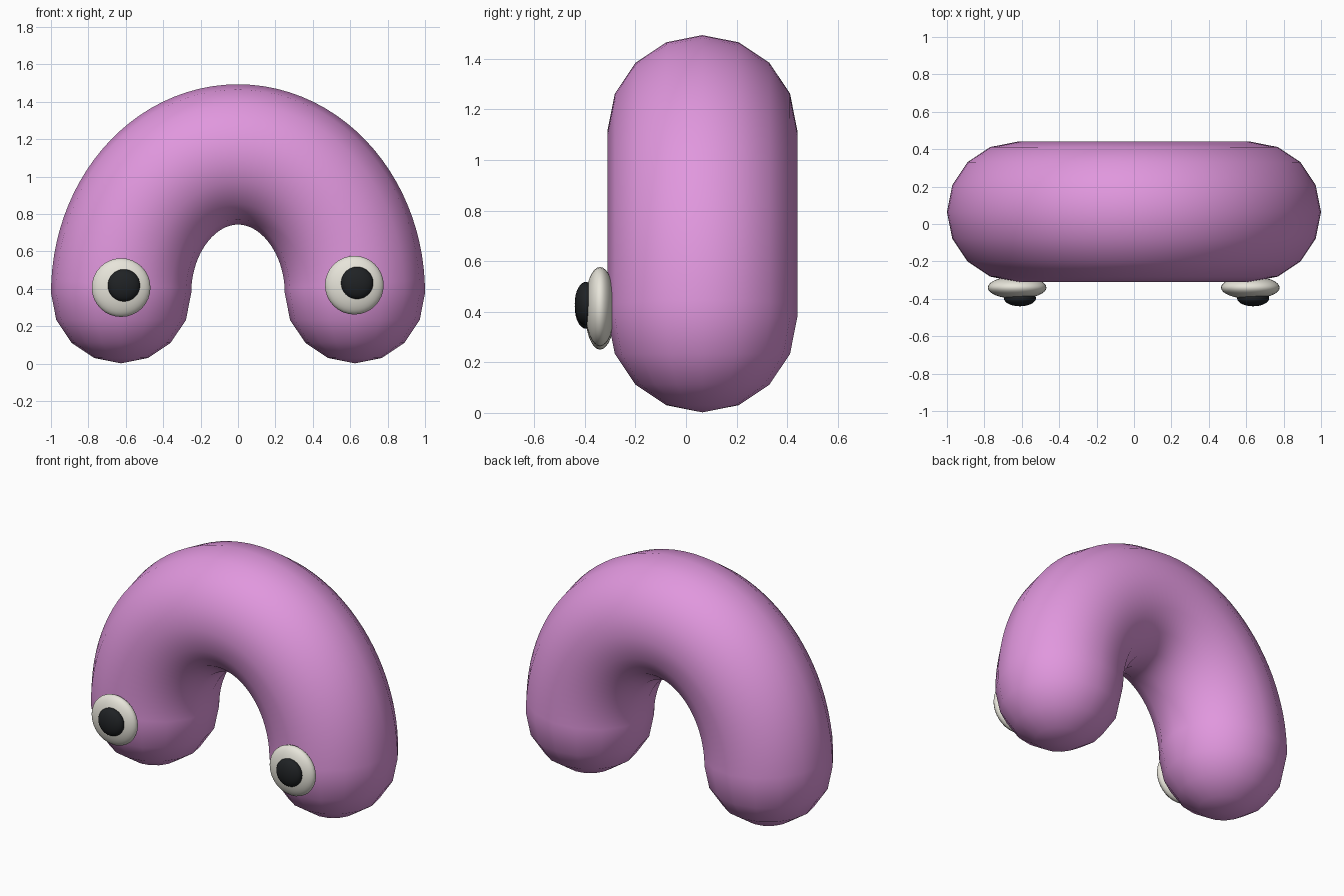
import bpy, bmesh, math
from mathutils import Vector

if "Cube" in bpy.data.objects:
    bpy.data.objects.remove(bpy.data.objects["Cube"])

def material(name, rgb):
    m = bpy.data.materials.new(name)
    m.diffuse_color = (*rgb, 1)
    m.use_nodes = True
    m.node_tree.nodes["Principled BSDF"].inputs["Base Color"].default_value = m.diffuse_color
    return m

PINK = material("pink", (0.75, 0.31, 0.73))
WHITE = material("off_white", (0.80, 0.78, 0.70))
BLACK = material("black", (0.014, 0.016, 0.018))

def finish(bm, name, mat):
    bmesh.ops.recalc_face_normals(bm, faces=bm.faces)
    for f in bm.faces:
        f.smooth = True
    me = bpy.data.meshes.new(name)
    bm.to_mesh(me)
    bm.free()
    me.materials.append(mat)
    ob = bpy.data.objects.new(name, me)
    bpy.context.collection.objects.link(ob)
    return ob

# Body: round tube swept along a half ellipse, with hemispherical ends
R, A, B, Y, Z = 0.375, 0.625, 0.742, 0.065, 0.377
SIDES, STEPS, CAP = 16, 48, 4
stations = []                         # (centre, outward direction, radius)
for i in range(CAP - 1, 0, -1):
    a = math.pi / 2 * i / CAP
    stations.append((Vector((A, Y, Z - R * math.sin(a))), Vector((1, 0, 0)), R * math.cos(a)))
for i in range(STEPS + 1):
    t = math.pi * i / STEPS
    c, s = math.cos(t), math.sin(t)
    stations.append((Vector((A * c, Y, Z + B * s)), Vector((c / A, 0, s / B)).normalized(), R))
for i in range(1, CAP):
    a = math.pi / 2 * i / CAP
    stations.append((Vector((-A, Y, Z - R * math.sin(a))), Vector((-1, 0, 0)), R * math.cos(a)))

bm = bmesh.new()
rings = []
for centre, out, r in stations:
    ring = []
    for k in range(SIDES):
        a = 2 * math.pi * k / SIDES
        ring.append(bm.verts.new(centre + r * (math.cos(a) * out + math.sin(a) * Vector((0, 1, 0)))))
    rings.append(ring)
for p, q in zip(rings, rings[1:]):
    for k in range(SIDES):
        n = (k + 1) % SIDES
        bm.faces.new((p[k], p[n], q[n], q[k]))
for ring, x in ((rings[0], A), (rings[-1], -A)):
    tip = bm.verts.new((x, Y, Z - R))
    for k in range(SIDES):
        bm.faces.new((ring[k], ring[(k + 1) % SIDES], tip))
finish(bm, "body", PINK)

# Eyes: flattened balls facing the front
def disc_ball(name, loc, radius, depth, mat):
    bm = bmesh.new()
    bmesh.ops.create_uvsphere(bm, u_segments=32, v_segments=16, radius=1)
    ob = finish(bm, name, mat)
    ob.rotation_euler = (math.pi / 2, 0, 0)
    ob.scale = (radius, radius, depth)
    ob.location = loc

for side, x, z in (("left", -0.625, 0.407), ("right", 0.622, 0.42)):
    disc_ball(side + "_eye", (x, -0.34, z), 0.157, 0.06, WHITE)
    disc_ball(side + "_pupil", (x + 0.015, -0.396, z + 0.012), 0.086, 0.044, BLACK)
